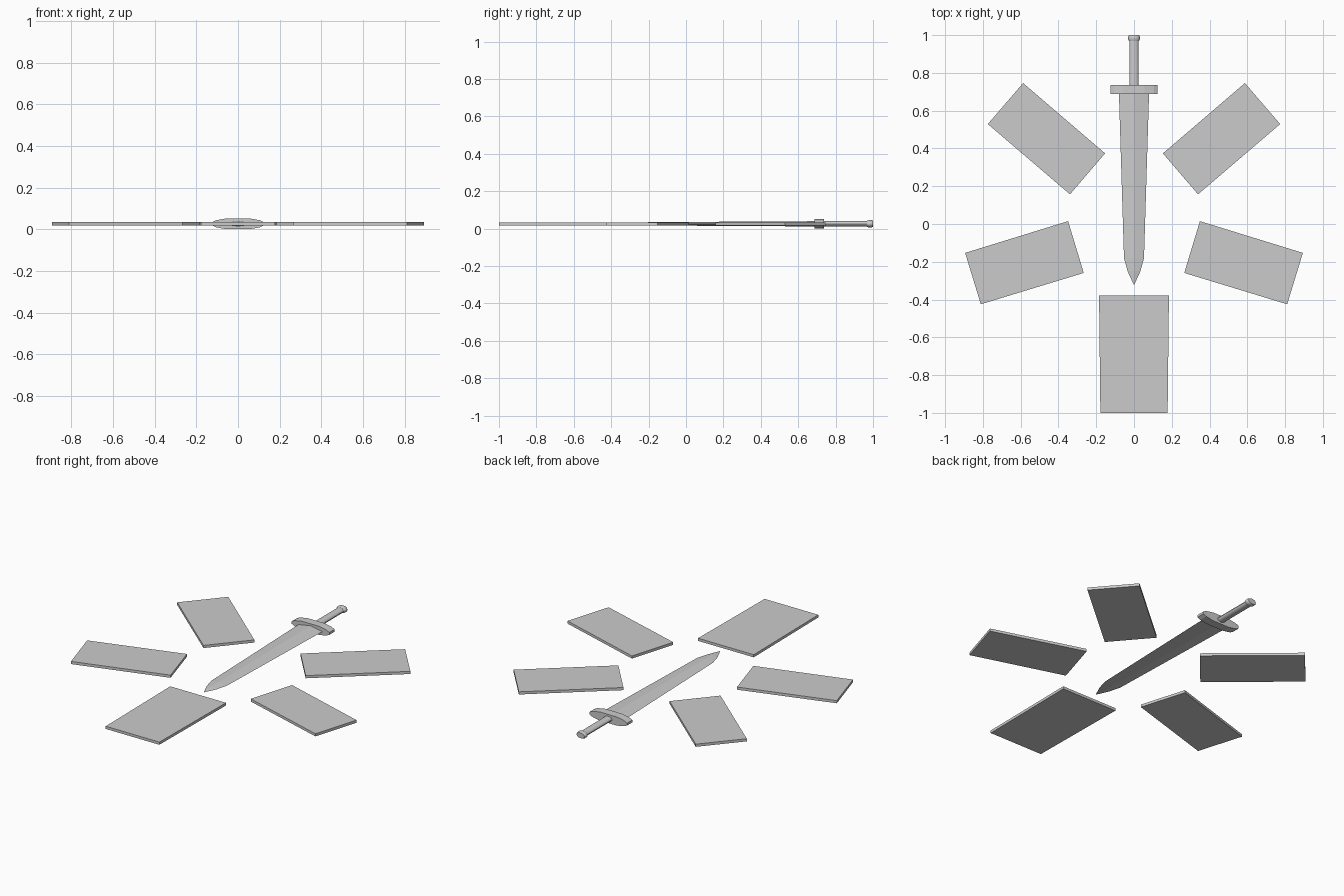
import bpy, bmesh, math
from mathutils import Vector

if "Cube" in bpy.data.objects:
    bpy.data.objects.remove(bpy.data.objects["Cube"])

ZC = 0.026  # mid height of every part


def loft(name, rings, smooth=False):
    """Skin a list of equal-length vertex rings and cap both ends."""
    bm = bmesh.new()
    loops = [[bm.verts.new(p) for p in r] for r in rings]
    n = len(loops[0])
    for a, b in zip(loops, loops[1:]):
        for i in range(n):
            j = (i + 1) % n
            bm.faces.new((a[i], a[j], b[j], b[i]))
    bm.faces.new(loops[0])
    bm.faces.new(loops[-1][::-1])
    bmesh.ops.remove_doubles(bm, verts=bm.verts, dist=1e-5)
    bmesh.ops.recalc_face_normals(bm, faces=bm.faces)
    me = bpy.data.meshes.new(name)
    bm.to_mesh(me)
    bm.free()
    ob = bpy.data.objects.new(name, me)
    bpy.context.collection.objects.link(ob)
    if smooth:
        bpy.ops.object.select_all(action='DESELECT')
        ob.select_set(True)
        bpy.context.view_layer.objects.active = ob
        bpy.ops.object.shade_smooth_by_angle(angle=math.radians(35))
    return ob


def ellipse(y, rx, rz, n=16):
    return [(rx * math.cos(2 * math.pi * i / n), y,
             ZC + rz * math.sin(2 * math.pi * i / n)) for i in range(n)]


def plate(name, corners, half=0.008):
    loft(name, [[(x, y, ZC + s * half) for x, y in corners] for s in (-1, 1)])


# Blade: diamond section narrowing to a point
blade = [(0.70, 0.08, 0.014), (-0.18, 0.053, 0.009), (-0.25, 0.034, 0.007),
         (-0.322, 0.001, 0.001)]
loft("blade", [[(w, y, ZC), (0, y, ZC + t), (-w, y, ZC), (0, y, ZC - t)]
               for y, w, t in blade])

# Crossguard: long faceted lens extruded along the sword
quarter = [(0.125, 0.007), (0.105, 0.017), (0.055, 0.026)]
upper = quarter + [(-x, z) for x, z in reversed(quarter)]
outline = upper + [(x, -z) for x, z in reversed(upper)]
loft("crossguard", [[(x, y, ZC + z) for x, z in outline]
                    for y in (0.687, 0.737)])

# Grip and pommel
loft("grip", [ellipse(0.73, 0.025, 0.015), ellipse(0.975, 0.024, 0.015)], True)
loft("pommel", [ellipse(0.968, 0.025, 0.016), ellipse(0.978, 0.031, 0.02),
                ellipse(0.992, 0.031, 0.02), ellipse(1.0, 0.026, 0.016)], True)

# Flat plates fanned around the sword
plate("bottom_plate", [(-0.185, -0.378), (0.185, -0.378),
                       (0.178, -1.0), (-0.178, -1.0)])
side_plates = {
    "upper_plate": [(0.587, 0.746), (0.774, 0.529), (0.339, 0.157), (0.153, 0.374)],
    "lower_plate": [(0.349, 0.015), (0.894, -0.153), (0.811, -0.425), (0.266, -0.259)],
}
for name, corners in side_plates.items():
    for side, s in (("right", 1), ("left", -1)):
        plate(f"{name}_{side}", [(s * x, y) for x, y in corners])
